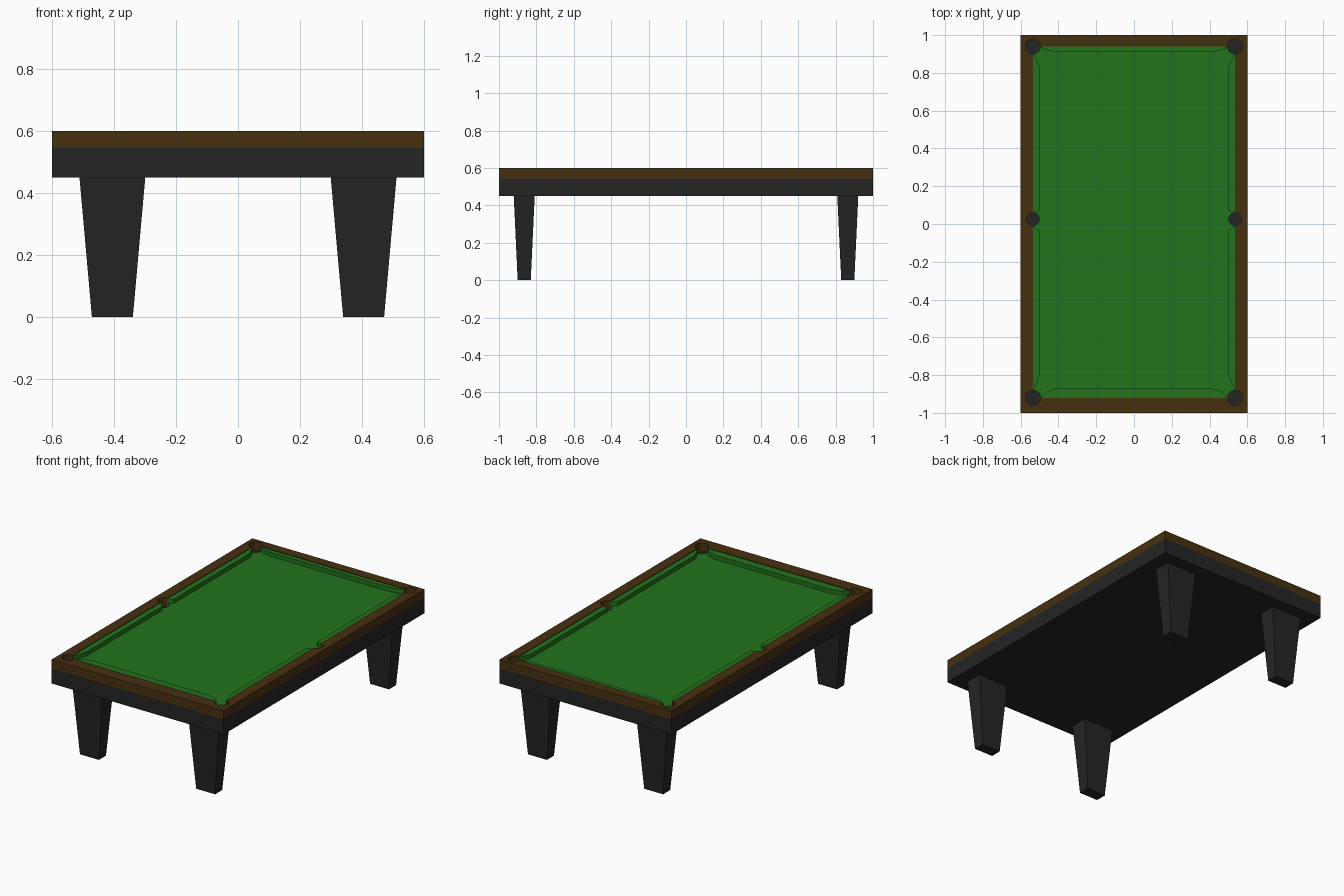
import bpy, bmesh
from mathutils import Matrix

if "Cube" in bpy.data.objects:
    bpy.data.objects.remove(bpy.data.objects["Cube"])


def material(name, rgb):
    m = bpy.data.materials.new(name)
    m.diffuse_color = (*rgb, 1)
    m.use_nodes = True
    m.node_tree.nodes["Principled BSDF"].inputs["Base Color"].default_value = m.diffuse_color
    return m


DARK = material("dark_paint", (0.018, 0.018, 0.018))
WOOD = material("brown_wood", (0.062, 0.030, 0.005))
FELT = material("green_felt", (0.016, 0.17, 0.012))


def finish(name, bm, mat=None):
    bmesh.ops.recalc_face_normals(bm, faces=bm.faces)
    me = bpy.data.meshes.new(name)
    bm.to_mesh(me)
    bm.free()
    ob = bpy.data.objects.new(name, me)
    bpy.context.collection.objects.link(ob)
    if mat:
        me.materials.append(mat)
    return ob


def slab(name, points, faces, z0, z1, mat):
    """Extrude a flat outline (one or more joined faces) from z0 to z1."""
    bm = bmesh.new()
    vs = [bm.verts.new((x, y, z0)) for x, y in points]
    fs = [bm.faces.new([vs[i] for i in f]) for f in faces]
    out = bmesh.ops.extrude_face_region(bm, geom=fs)["geom"]
    for v in out:
        if isinstance(v, bmesh.types.BMVert):
            v.co.z = z1
    return finish(name, bm, mat)


def rect(x0, x1, y0, y1):
    return [(x0, y0), (x1, y0), (x1, y1), (x0, y1)]


IN_X, IN_Y0, IN_Y1 = 0.535, -0.92, 0.94
BODY_TOP, BED_TOP, CUSHION_TOP, RAIL_TOP = 0.545, 0.57, 0.596, 0.60

# Dark cabinet under the rails
slab("cabinet", rect(-0.6, 0.6, -1, 1), [(0, 1, 2, 3)], 0.45, BODY_TOP, DARK)

# Wooden rail frame
outer, inner = rect(-0.6, 0.6, -1, 1), rect(-IN_X, IN_X, IN_Y0, IN_Y1)
ring = [(i, (i + 1) % 4, 4 + (i + 1) % 4, 4 + i) for i in range(4)]
rail = slab("rail_frame", outer + inner, ring, BODY_TOP, RAIL_TOP, WOOD)

# Playing surface
bed = slab("playing_bed", inner, [(0, 1, 2, 3)], BODY_TOP, BED_TOP, FELT)

# Cushions: one at each end, two along each side
ends = {
    "back_cushion": [(0.50, IN_Y1), (0.46, 0.919), (0.41, 0.912)],
    "front_cushion": [(0.495, IN_Y0), (0.46, -0.886), (0.41, -0.868)],
}
for name, half in ends.items():
    pts = half + [(-x, y) for x, y in reversed(half)]
    slab(name, pts, [range(len(pts))], BED_TOP, CUSHION_TOP, FELT)

sides = {
    "back": [(IN_X, 0.905), (0.515, 0.87), (0.50, 0.83), (0.50, 0.07), (IN_X, 0.058)],
    "front": [(IN_X, -0.01), (0.50, -0.035), (0.50, -0.80), (0.515, -0.84), (IN_X, -0.885)],
}
for where, prof in sides.items():
    for side, s in (("right", 1), ("left", -1)):
        slab(f"{where}_{side}_cushion", [(s * x, y) for x, y in prof],
             [range(len(prof))], BED_TOP, CUSHION_TOP, FELT)

# Pocket holes through rail and bed, down to the dark cabinet
bm = bmesh.new()
for y, r in ((IN_Y1, 0.04), (0.025, 0.034), (IN_Y0, 0.04)):
    for s in (-1, 1):
        bmesh.ops.create_cone(bm, cap_ends=True, segments=16, radius1=r, radius2=r,
                              depth=0.2, matrix=Matrix.Translation((s * IN_X, y, 0.58)))
cutter = finish("pocket_cutter", bm)
cutter.hide_render = True
cutter.display_type = 'WIRE'
for ob in (rail, bed):
    mod = ob.modifiers.new("pockets", 'BOOLEAN')
    mod.operation = 'DIFFERENCE'
    mod.solver = 'EXACT'
    mod.object = cutter

# Tapered legs
for fb, sy in (("front", -1), ("back", 1)):
    for lr, sx in (("left", -1), ("right", 1)):
        bm = bmesh.new()
        bmesh.ops.create_cube(bm, size=2)
        for v in bm.verts:
            top = v.co.z > 0
            v.co.x = sx * 0.405 + v.co.x * (0.106 if top else 0.066)
            v.co.y = sy * 0.865 + v.co.y * (0.056 if top else 0.035)
            v.co.z = 0.45 if top else 0
        finish(f"{fb}_{lr}_leg", bm, DARK)
